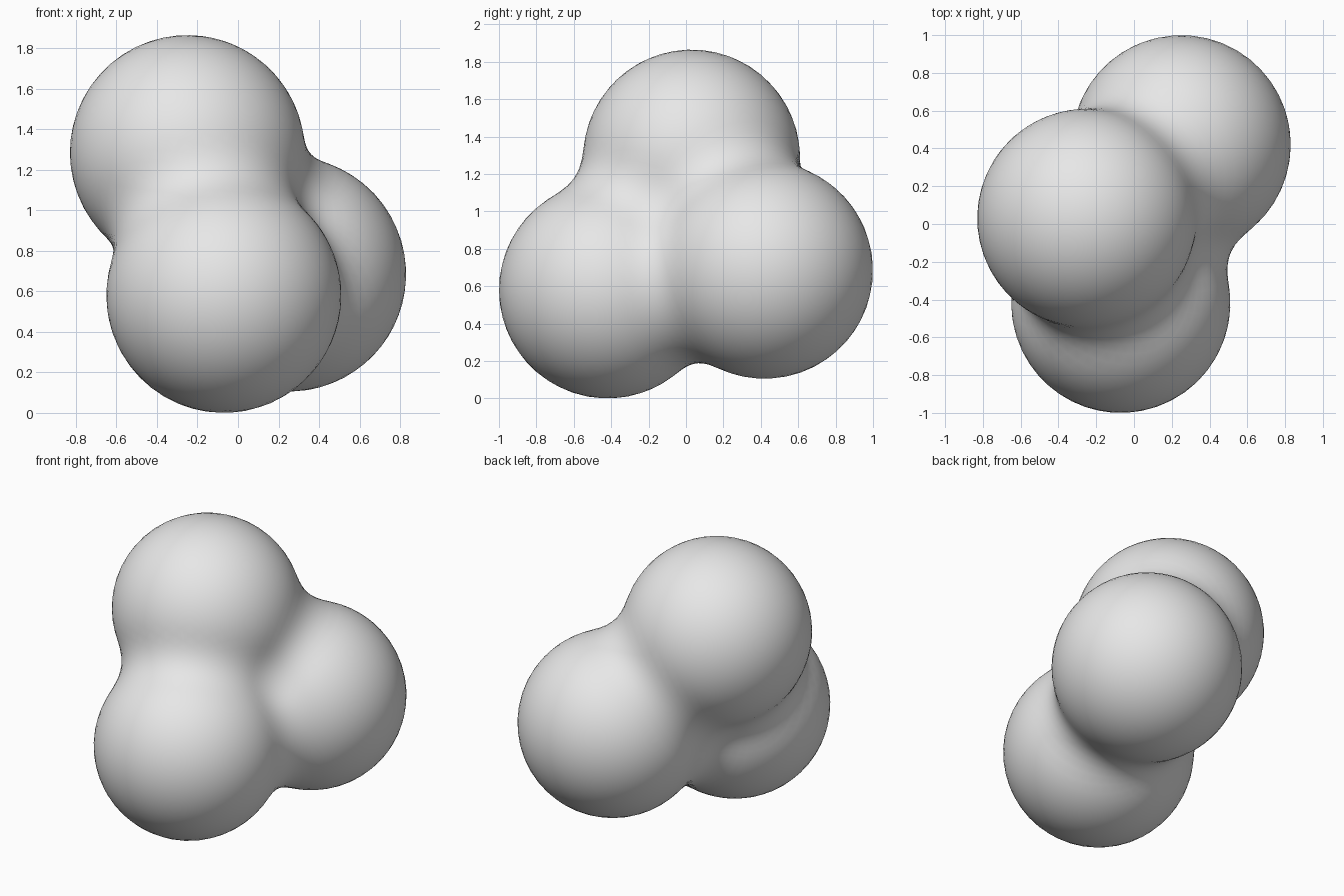
import bpy, bmesh
from mathutils import Vector

if "Cube" in bpy.data.objects:
    bpy.data.objects.remove(bpy.data.objects["Cube"])

# Three equal blobs that melt into each other
CENTRES = [Vector(c) for c in ((-0.25, 0.03, 1.285),
                               (-0.07, -0.42, 0.58),
                               (0.25, 0.42, 0.685))]
RADIUS = 0.58      # visible radius of a single blob
REACH = 0.82       # distance at which a blob stops influencing the surface
LEVEL = (1 - (RADIUS / REACH) ** 2) ** 3


def field(p):
    """Summed blob influence; the surface lies where it equals LEVEL."""
    return sum(max(0.0, 1 - (p - c).length_squared / REACH ** 2) ** 3 for c in CENTRES)


def surface_distance(origin, direction):
    """Bisect along a ray for the blended surface."""
    lo, hi = 0.0, 1.6
    for _ in range(22):
        mid = (lo + hi) / 2
        if field(origin + direction * mid) > LEVEL:
            lo = mid
        else:
            hi = mid
    return lo


# Blended body: a fine icosphere pushed out to the blob surface
middle = sum(CENTRES, Vector()) / 3
bm = bmesh.new()
bmesh.ops.create_icosphere(bm, subdivisions=5, radius=1)
for v in bm.verts:
    d = v.co.normalized()
    v.co = middle + d * surface_distance(middle, d)
for _ in range(2):
    # even out the stretched triangles, then settle back on the surface
    bmesh.ops.smooth_vert(bm, verts=bm.verts, factor=0.5,
                          use_axis_x=True, use_axis_y=True, use_axis_z=True)
    for v in bm.verts:
        d = (v.co - middle).normalized()
        v.co = middle + d * surface_distance(middle, d)
for f in bm.faces:
    f.smooth = True
mesh = bpy.data.meshes.new("blended_blobs")
bm.to_mesh(mesh)
bm.free()

# Single plain grey
grey = bpy.data.materials.new("light grey")
grey.diffuse_color = (0.8, 0.8, 0.8, 1)
grey.use_nodes = True
grey.node_tree.nodes["Principled BSDF"].inputs["Base Color"].default_value = grey.diffuse_color
mesh.materials.append(grey)
bpy.context.collection.objects.link(bpy.data.objects.new("blended_blobs", mesh))
